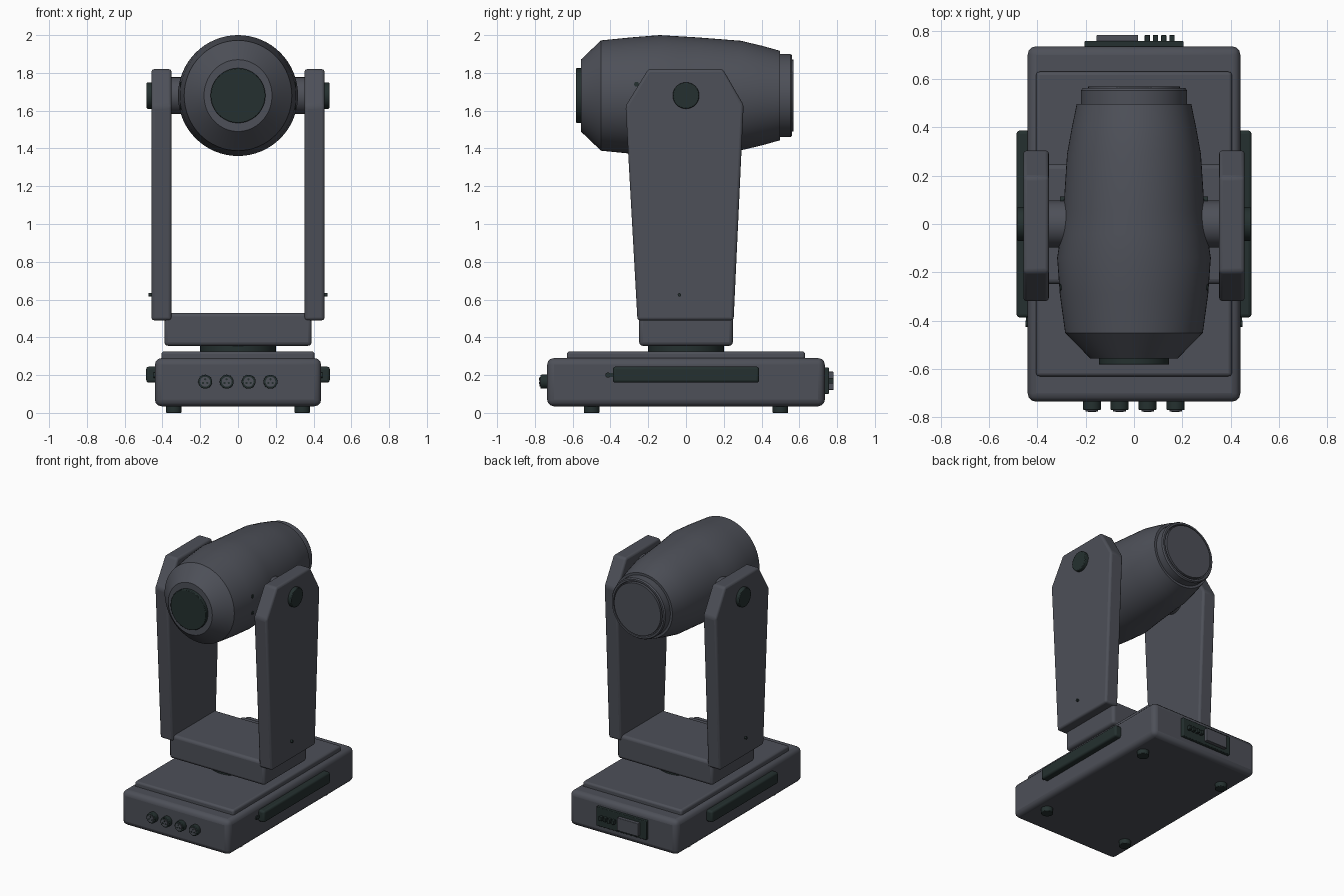
import bpy, bmesh, math
from mathutils import Vector

if "Cube" in bpy.data.objects:
    bpy.data.objects.remove(bpy.data.objects["Cube"])


def material(name, rgb):
    m = bpy.data.materials.new(name)
    m.diffuse_color = (*rgb, 1)
    m.use_nodes = True
    m.node_tree.nodes["Principled BSDF"].inputs["Base Color"].default_value = m.diffuse_color
    return m


GREY = material("charcoal grey", (0.075, 0.080, 0.098))
DARK = material("dark green black", (0.018, 0.030, 0.029))


def finish(bm, name, mat, bevel=0, segments=3):
    bmesh.ops.recalc_face_normals(bm, faces=bm.faces[:])
    mesh = bpy.data.meshes.new(name)
    bm.to_mesh(mesh)
    bm.free()
    ob = bpy.data.objects.new(name, mesh)
    bpy.context.collection.objects.link(ob)
    mesh.materials.append(mat)
    if bevel:
        mod = ob.modifiers.new("rounded edges", 'BEVEL')
        mod.width, mod.segments = bevel, segments
        mod.limit_method, mod.angle_limit = 'ANGLE', math.radians(25)
    bpy.ops.object.select_all(action='DESELECT')
    ob.select_set(True)
    bpy.context.view_layer.objects.active = ob
    bpy.ops.object.shade_smooth_by_angle(angle=math.radians(32))
    return ob


def box(name, mat, x, y, z, bevel=0.0):
    """Box from (min, max) ranges."""
    bm = bmesh.new()
    bmesh.ops.create_cube(bm, size=1)
    for v in bm.verts:
        v.co = Vector([(r[0] + r[1]) / 2 + c * (r[1] - r[0])
                       for c, r in zip(v.co, (x, y, z))])
    return finish(bm, name, mat, bevel)


def rod(name, mat, start, end, radius, sides=32, bevel=0.0):
    """Cylinder between two points."""
    a, b = Vector(start), Vector(end)
    bm = bmesh.new()
    bmesh.ops.create_cone(bm, cap_ends=True, segments=sides, radius1=radius,
                          radius2=radius, depth=(b - a).length)
    q = (b - a).to_track_quat('Z', 'Y')
    for v in bm.verts:
        v.co = q @ v.co + (a + b) / 2
    return finish(bm, name, mat, bevel, 2)


def lathe_y(name, mat, profile, zc, sides=64):
    """Rings (y, half width, half height) joined along y, with flat ends."""
    bm = bmesh.new()
    rings = []
    for y, rx, rz in profile:
        rings.append([bm.verts.new((rx * math.cos(2 * math.pi * i / sides), y,
                                    zc + rz * math.sin(2 * math.pi * i / sides)))
                      for i in range(sides)])
    for a, b in zip(rings, rings[1:]):
        for i in range(sides):
            j = (i + 1) % sides
            bm.faces.new((a[i], a[j], b[j], b[i]))
    bm.faces.new(rings[0])
    bm.faces.new(rings[-1])
    return finish(bm, name, mat)


# Base housing, top plate and turntable
box("base_housing", GREY, (-0.44, 0.44), (-0.735, 0.735), (0.035, 0.29), 0.035)
box("base_top_plate", GREY, (-0.405, 0.405), (-0.63, 0.63), (0.27, 0.325), 0.014)
rod("turntable", DARK, (0, 0, 0.31), (0, 0, 0.37), 0.2, 48)

# Yoke crossbar
box("yoke_crossbar", GREY, (-0.39, 0.39), (-0.248, 0.248), (0.355, 0.53), 0.02)

# Head shell, front cap, rear rim and rear glass
ZC = 1.68
lathe_y("head_shell", GREY, [
    (-0.557, 0.18, 0.19), (-0.45, 0.285, 0.292), (-0.29, 0.307, 0.308),
    (-0.14, 0.318, 0.32), (-0.04, 0.303, 0.314), (0.06, 0.292, 0.308),
    (0.29, 0.277, 0.29), (0.40, 0.257, 0.264), (0.497, 0.237, 0.237)], ZC)
rod("front_cap", DARK, (0, -0.54, ZC), (0, -0.582, ZC), 0.145, 48, 0.004)
lathe_y("rear_rim", GREY, [
    (0.48, 0.22, 0.22), (0.552, 0.22, 0.22), (0.562, 0.213, 0.213),
    (0.562, 0.2, 0.2), (0.545, 0.196, 0.196)], ZC, 64)
rod("rear_glass", GREY, (0, 0.53, ZC), (0, 0.568, ZC), 0.19, 48)

# Parts repeated on both sides
ARM = [(-0.257, 0.49), (0.252, 0.49), (0.305, 1.63), (0.195, 1.82),
       (-0.2, 1.82), (-0.32, 1.625)]
for s, side in ((-1, "left"), (1, "right")):
    # Tapered yoke arm
    bm = bmesh.new()
    face = bm.faces.new([bm.verts.new((s * 0.352, y, z)) for y, z in ARM])
    ext = bmesh.ops.extrude_face_region(bm, geom=[face])
    bmesh.ops.translate(bm, vec=(s * 0.106, 0, 0),
                        verts=[g for g in ext["geom"] if isinstance(g, bmesh.types.BMVert)])
    finish(bm, side + "_yoke_arm", GREY, 0.015)

    # Tilt axle, tilt knob and arm screw
    rod(side + "_tilt_axle", GREY, (s * 0.24, 0, ZC), (s * 0.37, 0, ZC), 0.097, 40)
    rod(side + "_tilt_knob", DARK, (s * 0.44, 0, ZC), (s * 0.484, 0, ZC), 0.07, 40, 0.005)
    rod(side + "_arm_screw", DARK, (s * 0.44, -0.035, 0.625), (s * 0.473, -0.035, 0.625), 0.009, 12)
    # Small screws on the head sides
    for y, z in ((-0.262, 1.74), (-0.262, 1.62), (0.1, 1.68)):
        rod(side + "_head_screw", DARK, (s * 0.28, y, z), (s * 0.307, y, z), 0.013, 12)

    # Side grip with locking nub
    box(side + "_side_grip", DARK, sorted((s * 0.42, s * 0.486)),
        (-0.387, 0.387), (0.16, 0.245), 0.014)
    rod(side + "_grip_nub", DARK, (s * 0.43, -0.413, 0.2), (s * 0.448, -0.413, 0.2), 0.014, 12)
    box(side + "_grip_nub_link", DARK, sorted((s * 0.43, s * 0.447)), (-0.41, -0.38), (0.19, 0.21))

    # Rubber feet
    for y in (-0.5, 0.5):
        rod(side + "_foot", DARK, (s * 0.34, y, 0), (s * 0.34, y, 0.05), 0.041, 24, 0.004)

# Front data connectors: collar with a grey pin face
for x in (-0.174, -0.06, 0.056, 0.172):
    rod("data_connector", DARK, (x, -0.72, 0.165), (x, -0.77, 0.165), 0.037, 24, 0.004)
    rod("connector_face", GREY, (x, -0.76, 0.165), (x, -0.775, 0.165), 0.026, 20)
    for a in range(3):
        t = math.radians(90 + 120 * a)
        px, pz = x + 0.013 * math.cos(t), 0.165 + 0.013 * math.sin(t)
        rod("connector_pin", DARK, (px, -0.77, pz), (px, -0.778, pz), 0.006, 8)

# Rear control panel with display and keys
box("rear_panel", DARK, (-0.205, 0.205), (0.72, 0.757), (0.1, 0.24), 0.005)
box("rear_display", GREY, (-0.155, 0.017), (0.75, 0.782), (0.122, 0.218), 0.004)
for i in range(4):
    x = 0.055 + 0.034 * i
    box("rear_key", DARK, (x - 0.011, x + 0.011), (0.75, 0.782), (0.155, 0.185), 0.003)
